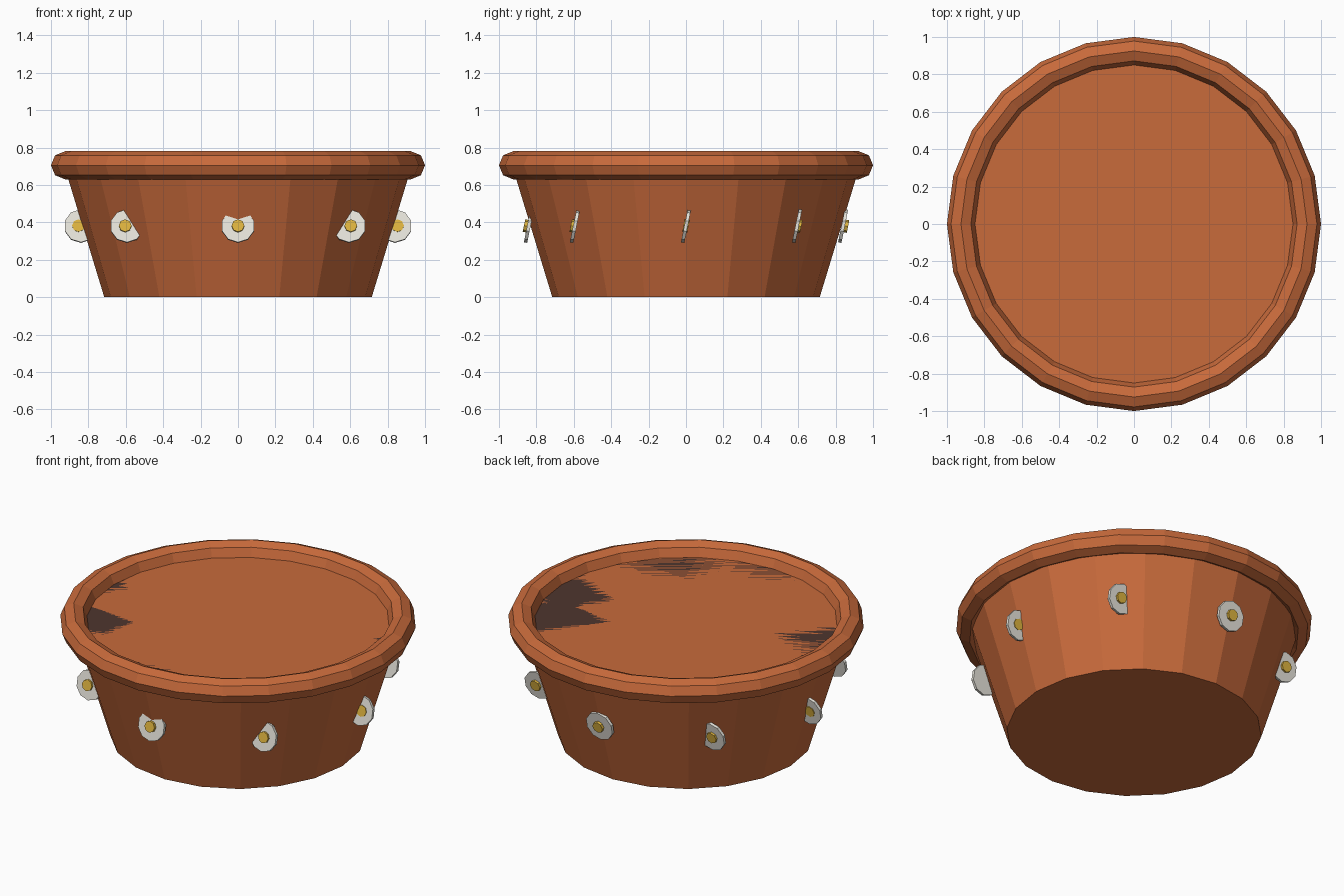
import bpy
import math

if "Cube" in bpy.data.objects:
    bpy.data.objects.remove(bpy.data.objects["Cube"])

POT_TOP = 0.705     # height of the filled top, level with the middle of the rim
TILT = 0.2          # backward lean of the flowers


def material(name, rgb):
    m = bpy.data.materials.new(name)
    m.diffuse_color = (*rgb, 1.0)
    m.use_nodes = True
    m.node_tree.nodes["Principled BSDF"].inputs["Base Color"].default_value = m.diffuse_color
    return m


TERRACOTTA = material("terracotta", (0.58, 0.145, 0.044))
SOIL = material("dark soil", (0.077, 0.036, 0.027))
PETAL = material("petal white", (0.84, 0.82, 0.75))
YELLOW = material("flower yellow", (0.74, 0.46, 0.05))


def finish(name, mat):
    ob = bpy.context.object
    ob.name = name
    ob.data.materials.append(mat)
    return ob


# Tapered pot body
bpy.ops.mesh.primitive_cone_add(vertices=20, radius1=0.715, radius2=0.93,
                                depth=POT_TOP, location=(0, 0, POT_TOP / 2))
finish("pot_body", TERRACOTTA)

# Rounded faceted rim
bpy.ops.mesh.primitive_torus_add(major_segments=24, minor_segments=8,
                                 major_radius=0.925, minor_radius=0.075,
                                 location=(0, 0, POT_TOP))
finish("pot_rim", TERRACOTTA)

# Soil layer level with the top surface
bpy.ops.mesh.primitive_circle_add(vertices=20, radius=0.86, fill_type='TRIFAN',
                                  location=(0, 0, POT_TOP))
finish("soil", SOIL)


# Flowers around the pot, all facing the front
def disc(name, sides, radius, depth, ring, angle, mat):
    spot = (ring * math.cos(angle), ring * math.sin(angle), 0.38)
    bpy.ops.mesh.primitive_cylinder_add(vertices=sides, radius=radius, depth=depth,
                                        location=spot,
                                        rotation=(math.pi / 2 - TILT, 0, 0))
    finish(name, mat)


for i in range(8):
    a = i * math.pi / 4
    disc(f"flower_petals_{i}", 10, 0.09, 0.018, 0.84, a, PETAL)
    disc(f"flower_centre_{i}", 8, 0.034, 0.027, 0.853, a, YELLOW)
